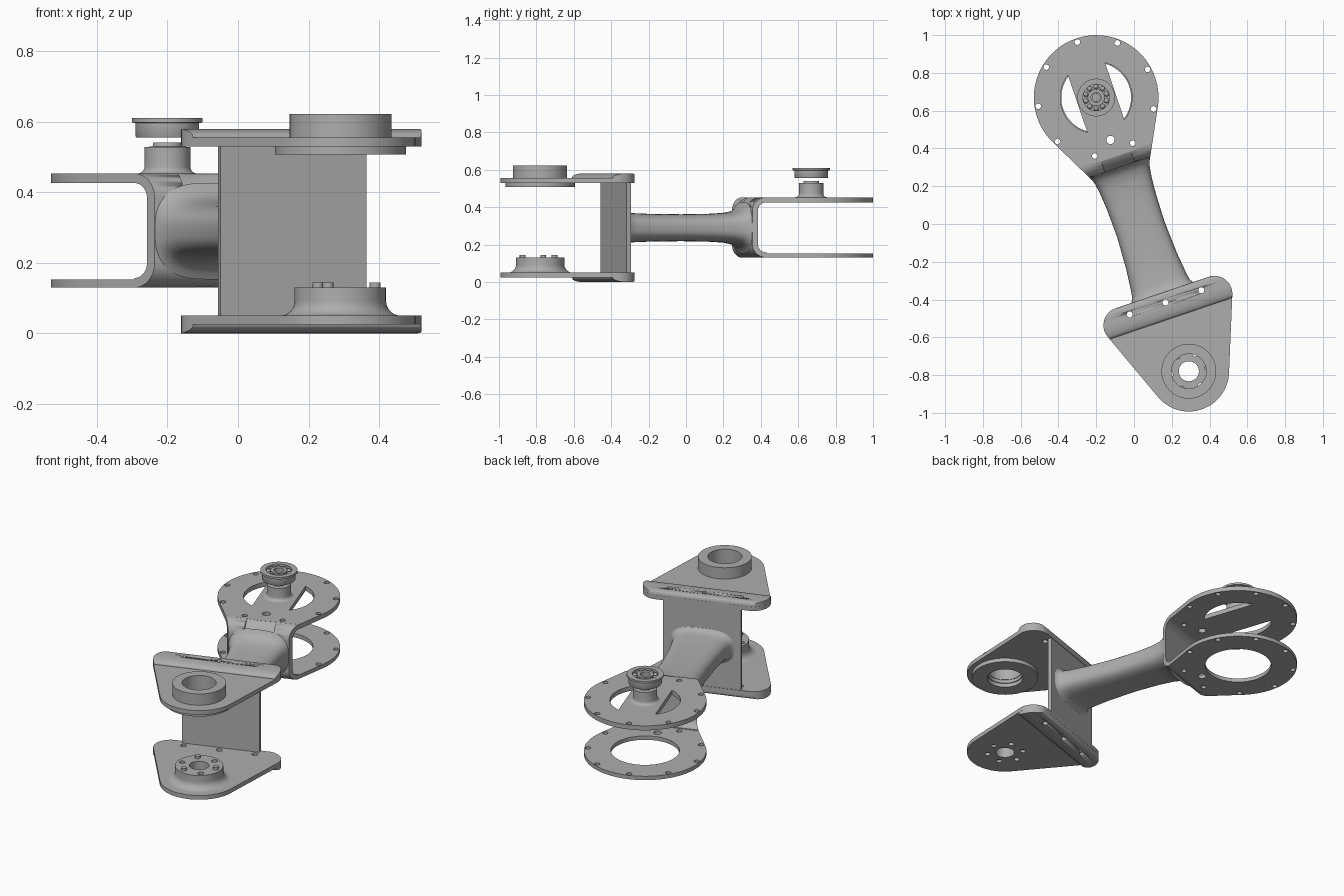
import bpy, bmesh, math
from math import sin, cos, pi, radians, sqrt
from mathutils import Matrix, Vector, geometry

cube = bpy.data.objects.get("Cube")
if cube:
    bpy.data.objects.remove(cube, do_unlink=True)

# The arm runs along its own y axis, then is turned into place
PLACE = Matrix.Translation((0.045, -0.055, 0)) @ Matrix.Rotation(radians(18.7), 4, "Z")
FRONT, REAR = -0.765, 0.765      # joint centres on the arm axis
MID = 0.29                       # height of the arm axis

grey = bpy.data.materials.new("brushed_grey")
grey.use_nodes = True
grey.diffuse_color = (0.42, 0.42, 0.42, 1)
grey.node_tree.nodes["Principled BSDF"].inputs["Base Color"].default_value = grey.diffuse_color


def finish(name, bm, angle=35):
    bmesh.ops.remove_doubles(bm, verts=bm.verts, dist=1e-5)
    bmesh.ops.recalc_face_normals(bm, faces=bm.faces)
    mesh = bpy.data.meshes.new(name)
    bm.to_mesh(mesh)
    bm.free()
    mesh.materials.append(grey)
    obj = bpy.data.objects.new(name, mesh)
    bpy.context.collection.objects.link(obj)
    obj.matrix_world = PLACE
    bpy.ops.object.select_all(action="DESELECT")
    obj.select_set(True)
    bpy.context.view_layer.objects.active = obj
    bpy.ops.object.shade_smooth_by_angle(angle=radians(angle))
    return obj


def arc(cx, cy, r, a=0, b=360, n=48):
    steps = n if b - a == 360 else n + 1
    return [(cx + r * cos(radians(a + (b - a) * i / n)),
             cy + r * sin(radians(a + (b - a) * i / n))) for i in range(steps)]


def hull(points):
    return [points[i] for i in geometry.convex_hull_2d([Vector(p) for p in points])]


def plate(name, outline, holes, z0, z1):
    """Flat sheet with holes."""
    curve = bpy.data.curves.new(name, "CURVE")
    curve.dimensions, curve.fill_mode = "2D", "BOTH"
    curve.extrude = (z1 - z0) / 2
    for loop in [outline] + holes:
        spline = curve.splines.new("POLY")
        spline.points.add(len(loop) - 1)
        for point, (x, y) in zip(spline.points, loop):
            point.co = (x, y, 0, 1)
        spline.use_cyclic_u = True
    temp = bpy.data.objects.new(name + "_outline", curve)
    mesh = bpy.data.meshes.new_from_object(temp)
    bm = bmesh.new()
    bm.from_mesh(mesh)
    bmesh.ops.translate(bm, verts=bm.verts, vec=(0, 0, (z0 + z1) / 2))
    bpy.data.objects.remove(temp)
    bpy.data.curves.remove(curve)
    bpy.data.meshes.remove(mesh)
    return finish(name, bm)


def loft(name, sections, closed=False, caps=True):
    """Skin a list of equal loops."""
    bm = bmesh.new()
    rings = [[bm.verts.new(p) for p in s] for s in sections]
    n = len(rings[0])
    for k in range(len(rings) - (0 if closed else 1)):
        a, b = rings[k], rings[(k + 1) % len(rings)]
        for i in range(n):
            j = (i + 1) % n
            bm.faces.new((a[i], a[j], b[j], b[i]))
    if caps and not closed:
        bm.faces.new(rings[0])
        bm.faces.new(rings[-1])
    return finish(name, bm)


def lathe(name, profile, y, n=48):
    """Ring turned from a closed (radius, height) profile."""
    turns = [2 * pi * i / n for i in range(n)]
    return loft(name, [[(r * cos(t), y + r * sin(t), z) for r, z in profile] for t in turns], True)


def ring(name, y, r0, r1, z0, z1):
    return lathe(name, [(r0, z0), (r1, z0), (r1, z1), (r0, z1)], y)


def cut(obj, cutter):
    mod = obj.modifiers.new("cut", "BOOLEAN")
    mod.object, mod.operation, mod.solver = cutter, "DIFFERENCE", "EXACT"
    bpy.context.view_layer.objects.active = obj
    bpy.ops.object.modifier_apply(modifier=mod.name)
    bpy.data.objects.remove(cutter, do_unlink=True)


def box(name, size, matrix):
    bm = bmesh.new()
    bmesh.ops.create_cube(bm, size=1, matrix=matrix @ Matrix.Diagonal((*size, 1)))
    return finish(name, bm)


# ---- Rear fork: round plates joined by a bent wall ----
WALL, BEND, THICK, TOP, BASE = 0.375, 0.07, 0.027, 0.453, 0.13


def neck(y):
    return 0.17 + 0.518 * (y - WALL)


fork_y = WALL + BEND
outline = hull(arc(0, REAR, 0.33, n=96) + [(-neck(fork_y), fork_y), (neck(fork_y), fork_y)])
bolts = [arc(0.31 * cos(radians(90 + 40 * k)), REAR + 0.31 * sin(radians(90 + 40 * k)), 0.015, n=16)
         for k in range(9) if k not in (4, 5)]
bolts += [arc(s * 0.106, REAR - 0.291, 0.015, n=16) for s in (-1, 1)]
bolts.append(arc(0, REAR - 0.237, 0.022, n=20))
slots = [arc(0, REAR, 0.19, a - 57, a + 57) for a in (0, 180)]
plate("rear_upper_plate", outline, bolts + slots, TOP - THICK, TOP)
plate("rear_lower_plate", outline, bolts + [arc(0, REAR, 0.185, n=64)], BASE, BASE + THICK - 0.004)

outer = arc(fork_y, TOP - BEND, BEND, 90, 180, 12) + arc(fork_y, BASE + BEND, BEND, 180, 270, 12)
inner = (arc(fork_y, TOP - BEND, BEND - THICK, 90, 180, 12)
         + arc(fork_y, BASE + BEND, BEND - THICK, 180, 270, 12))
profile = outer + inner[::-1]
fork_wall = loft("rear_fork_wall", [[(s * neck(y), y, z) for y, z in profile] for s in (-1, 1)])
# Recess on the upper bend
tilt = Matrix.Translation((0, fork_y - 0.075, TOP - BEND + 0.075)) @ Matrix.Rotation(radians(45), 4, "X")
cut(fork_wall, box("recess_cutter", (0.165, 0.11, 0.1), tilt))

# ---- Rear hub and floating bearing ----
flare = arc(0.085, TOP + 0.02, 0.02, 270, 180, 6)
lathe("rear_hub", [(0.02, TOP - 0.01), (0.085, TOP - 0.01)] + flare
      + [(0.065, 0.528), (0.042, 0.53), (0.04, 0.541), (0.02, 0.541)], REAR)
lathe("bearing_outer_race", [(0.07, 0.555), (0.088, 0.555), (0.09, 0.558), (0.09, 0.596), (0.1, 0.598),
                             (0.1, 0.61), (0.07, 0.61)], REAR)
ring("bearing_inner_race", REAR, 0.027, 0.045, 0.555, 0.608)
ring("bearing_cage", REAR, 0.044, 0.071, 0.57, 0.59)
bm = bmesh.new()
for k in range(10):
    t = 2 * pi * k / 10
    spot = Matrix.Translation((0.0575 * cos(t), REAR + 0.0575 * sin(t), 0.592))
    bmesh.ops.create_uvsphere(bm, u_segments=14, v_segments=8, radius=0.0135, matrix=spot)
finish("bearing_balls", bm)

# ---- Connecting arm: waisted tube that flares at both ends ----
stations = [(-0.33, 0.185, 0.108), (-0.322, 0.17, 0.093), (-0.305, 0.16, 0.084), (-0.27, 0.154, 0.079),
            (-0.15, 0.141, 0.074), (0.03, 0.132, 0.072), (0.18, 0.136, 0.074), (0.28, 0.144, 0.08),
            (0.33, 0.152, 0.09), (0.355, 0.16, 0.105), (0.368, 0.166, 0.12), (0.377, 0.17, 0.137)]


def oval(y, w, h, n=64):
    power = 2 / 2.8
    pts = []
    for i in range(n):
        c, s = cos(2 * pi * i / n), sin(2 * pi * i / n)
        pts.append((w * math.copysign(abs(c) ** power, c), y, MID + h * math.copysign(abs(s) ** power, s)))
    return pts


loft("connecting_arm", [oval(*s) for s in stations])

# ---- Front fork: upright wall and two rounded triangular plates ----
EAR_X, EAR_Y, EAR_R = 0.26, 0.345, 0.095
box("front_fork_wall", (0.436, 0.023, 0.49), Matrix.Translation((0, FRONT + 0.426, MID)))
front_outline = hull(arc(0, FRONT, 0.213, n=72)
                     + arc(EAR_X, FRONT + EAR_Y, EAR_R) + arc(-EAR_X, FRONT + EAR_Y, EAR_R))
rivets = [arc(x, FRONT + 0.385, 0.016, n=20) for x in (-0.2, 0, 0.2)]
spokes = [radians(-9 + 60 * k) for k in range(6)]
screw_holes = [arc(0.1 * cos(t), FRONT + 0.1 * sin(t), 0.016, n=16) for t in spokes]
plate("front_upper_plate", front_outline, rivets + [arc(0, FRONT, 0.095)], 0.53, 0.555)
plate("front_lower_plate", front_outline, rivets + screw_holes + [arc(0, FRONT, 0.053)], 0.025, 0.05)


def rib(name, z, up):
    """Raised strip with a rounded front edge along the back of a plate."""
    rise = [(0.295, 0.002), (0.298, 0.009), (0.306, 0.015), (0.32, 0.02), (0.34, 0.024), (0.36, 0.025),
            (0.38, 0.025), (0.4, 0.025), (0.415, 0.024), (0.428, 0.021), (0.435, 0.016), (0.4395, 0.008)]
    rows = []
    for v, h in rise:
        w = EAR_X + sqrt(EAR_R ** 2 - (v - EAR_Y) ** 2)
        y = FRONT + v
        rows.append([(-w, y, z), (w, y, z), (w, y, z + up * h), (-w, y, z + up * h)])
    strip = loft(name, rows)
    for k, hole in enumerate(rivets):
        cut(strip, loft("rivet_cutter", [[(x, y, h) for x, y in hole] for h in (z - 0.05, z + 0.05)]))


rib("front_upper_rib", 0.555, 1)
rib("front_lower_rib", 0.025, -1)

# ---- Front joint seats ----
ring("upper_seat_collar", FRONT, 0.092, 0.145, 0.55, 0.622)
ring("upper_seat_flange", FRONT, 0.1, 0.186, 0.507, 0.531)
lathe("lower_boss_skirt", [(0.125, 0.049), (0.172, 0.049)] + arc(0.172, 0.092, 0.042, 270, 180, 8)
      + [(0.13, 0.13), (0.125, 0.13)], FRONT)
plate("lower_boss", arc(0, FRONT, 0.126), [arc(0, FRONT, 0.053)] + screw_holes, 0.049, 0.13)
for k in (0, 2, 4):
    t = spokes[k]
    plate(f"lower_boss_pin_{k // 2 + 1}",
          arc(0.1 * cos(t), FRONT + 0.1 * sin(t), 0.0155, n=16), [], 0.04, 0.144)
